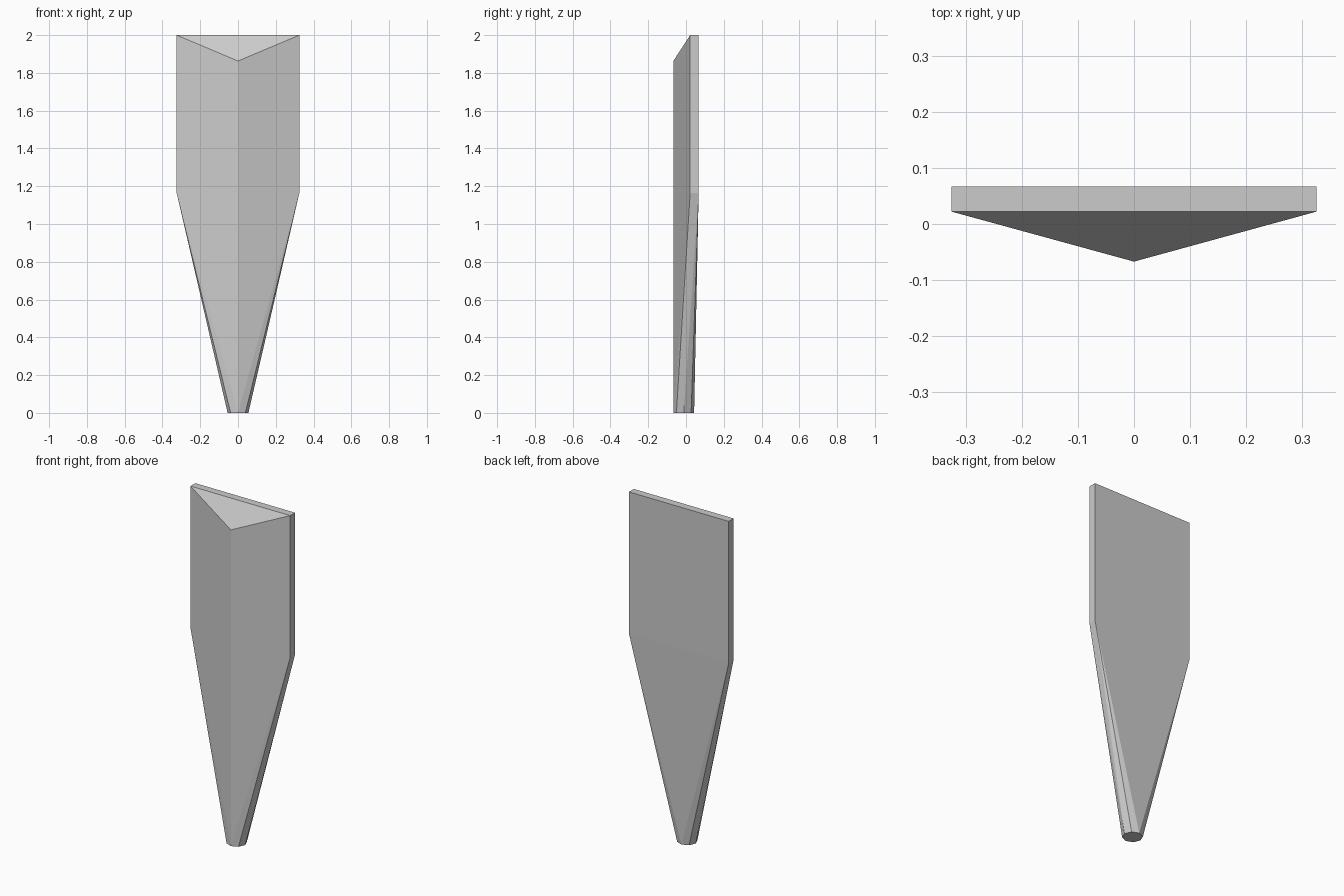
import bpy, bmesh
from math import radians, sin, cos, pi

if "Cube" in bpy.data.objects:
    bpy.data.objects.remove(bpy.data.objects["Cube"])

W, BACK, SHOULDER, RIDGE = 0.325, 0.067, 0.022, -0.067
R, SIDES = 0.055, 8

bm = bmesh.new()

# octagonal foot, touching the front ridge line
for i in range(SIDES):
    a = 2 * pi * i / SIDES
    bm.verts.new((R * cos(a), RIDGE + R + R * sin(a), 0))

# wide blade: straight sides from the taper up to the flat top
for s in (-1, 1):
    for z in (1.165, 2.0):
        for y in (SHOULDER, BACK):
            bm.verts.new((s * W, y, z))

# front ridge, cut lower to form the sloping top facet
bm.verts.new((0, RIDGE, 1.863))

# all facets are convex, so the hull closes the body
bmesh.ops.convex_hull(bm, input=bm.verts[:])
bmesh.ops.dissolve_limit(bm, angle_limit=radians(0.2),
                         verts=bm.verts[:], edges=bm.edges[:])
bmesh.ops.recalc_face_normals(bm, faces=bm.faces[:])

mesh = bpy.data.meshes.new("tapered_blade")
bm.to_mesh(mesh)
bm.free()
bpy.context.collection.objects.link(bpy.data.objects.new("tapered_blade", mesh))
